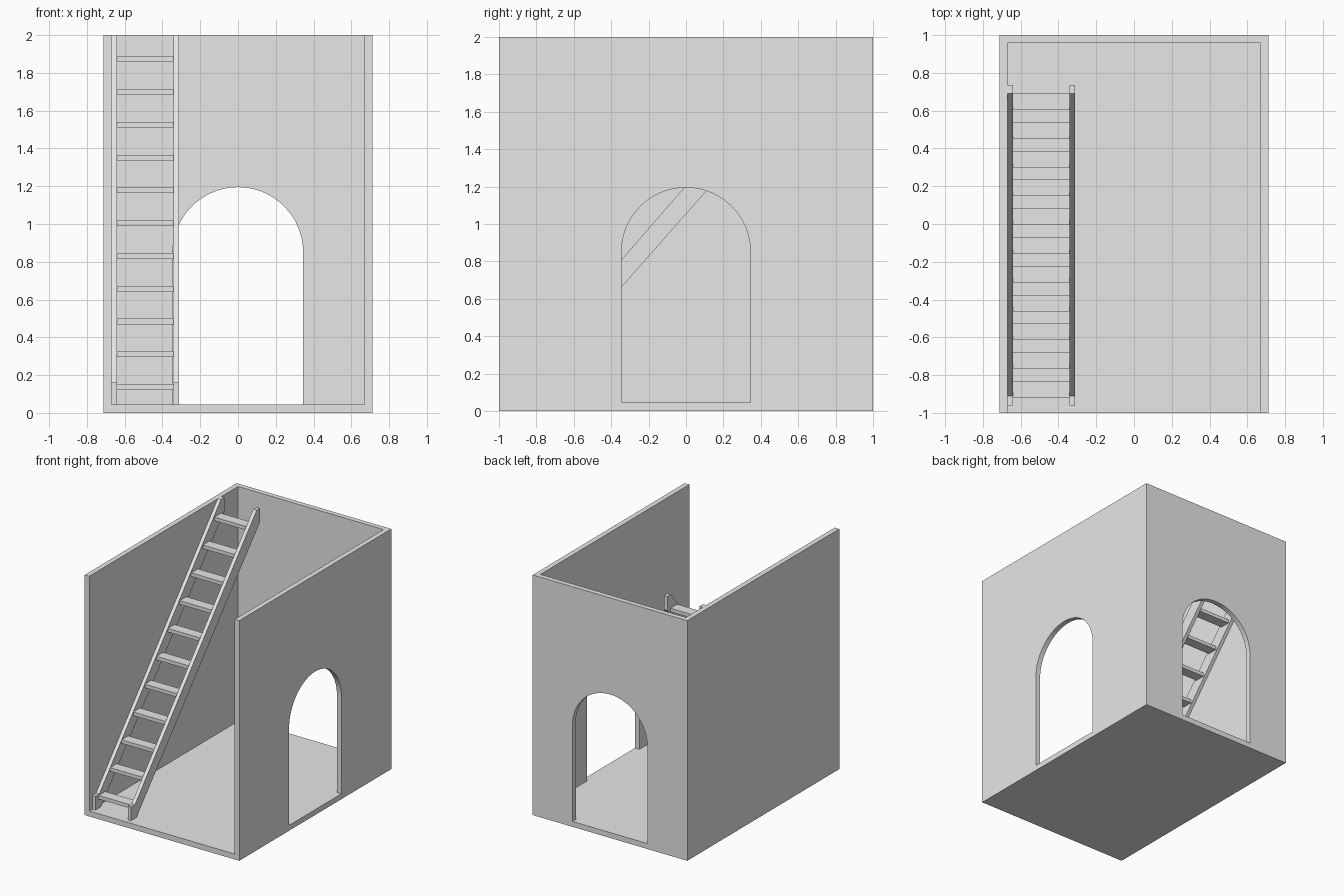
import bpy, bmesh, math
from mathutils import Vector

cube = bpy.data.objects.get("Cube")
if cube:
    bpy.data.objects.remove(cube, do_unlink=True)

grey = bpy.data.materials.new("plain_grey")
grey.use_nodes = True
grey.diffuse_color = (0.8, 0.8, 0.8, 1)
grey.node_tree.nodes["Principled BSDF"].inputs["Base Color"].default_value = (0.8, 0.8, 0.8, 1)

HALF_W, HALF_D, HEIGHT = 0.712, 1.0, 2.0
WALL, FLOOR = 0.042, 0.045


def prism(name, points, offset):
    """Extrude a closed outline along the offset vector."""
    bm = bmesh.new()
    face = bm.faces.new([bm.verts.new(p) for p in points])
    res = bmesh.ops.extrude_face_region(bm, geom=[face])
    verts = [v for v in res["geom"] if isinstance(v, bmesh.types.BMVert)]
    bmesh.ops.translate(bm, verts=verts, vec=Vector(offset))
    bmesh.ops.recalc_face_normals(bm, faces=bm.faces)
    mesh = bpy.data.meshes.new(name)
    bm.to_mesh(mesh)
    bm.free()
    mesh.materials.append(grey)
    obj = bpy.data.objects.new(name, mesh)
    bpy.context.collection.objects.link(obj)
    return obj


def box(name, x0, x1, y0, y1, z0, z1):
    base = [(x0, y0, z0), (x1, y0, z0), (x1, y1, z0), (x0, y1, z0)]
    return prism(name, base, (0, 0, z1 - z0))


def arch_outline(radius=0.345, spring=0.85, steps=32):
    """Doorway outline as (across, up) pairs."""
    curve = [(radius * math.cos(math.pi * i / steps),
              spring + radius * math.sin(math.pi * i / steps)) for i in range(steps + 1)]
    return [(-radius, FLOOR), (radius, FLOOR)] + curve


def cut(target, cutter):
    cutter.hide_render = True
    mod = target.modifiers.new("cut", 'BOOLEAN')
    mod.operation = 'DIFFERENCE'
    mod.solver = 'EXACT'
    mod.object = cutter
    bpy.context.view_layer.objects.active = target
    bpy.ops.object.modifier_apply(modifier=mod.name)
    bpy.data.objects.remove(cutter, do_unlink=True)


# Room shell, open at the front and top, with two arched doorways
room = box("room_shell", -HALF_W, HALF_W, -HALF_D, HALF_D, 0, HEIGHT)
cut(room, box("interior_cutter", -HALF_W + WALL, HALF_W - WALL, -HALF_D - 0.5,
              HALF_D - WALL, FLOOR, HEIGHT + 0.5))
cut(room, prism("back_door_cutter", [(a, HALF_D - 0.2, z) for a, z in arch_outline()], (0, 0.4, 0)))
cut(room, prism("side_door_cutter", [(HALF_W - 0.2, a, z) for a, z in arch_outline()], (0.4, 0, 0)))
bpy.ops.object.select_all(action='DESELECT')
room.select_set(True)
bpy.context.view_layer.objects.active = room
bpy.ops.object.shade_smooth_by_angle(angle=math.radians(30))

# Stair side rails: sloped boards with squared-off ends
rail = [(-0.96, FLOOR), (-0.96, 0.16), (-0.91, 0.16), (0.69, HEIGHT),
        (0.735, HEIGHT), (0.735, 1.885), (-0.89, FLOOR)]
RAIL_T = 0.03
for name, x in (("right_stair_rail", -0.671), ("left_stair_rail", -0.342)):
    prism(name, [(x, y, z) for y, z in rail], (RAIL_T, 0, 0))

# Stair treads
for i in range(11):
    y, z = -0.92 + 0.1525 * i, 0.122 + 0.1735 * i
    box(f"tread_{i + 1}", -0.642, -0.341, y, y + 0.087, z, z + 0.03)
